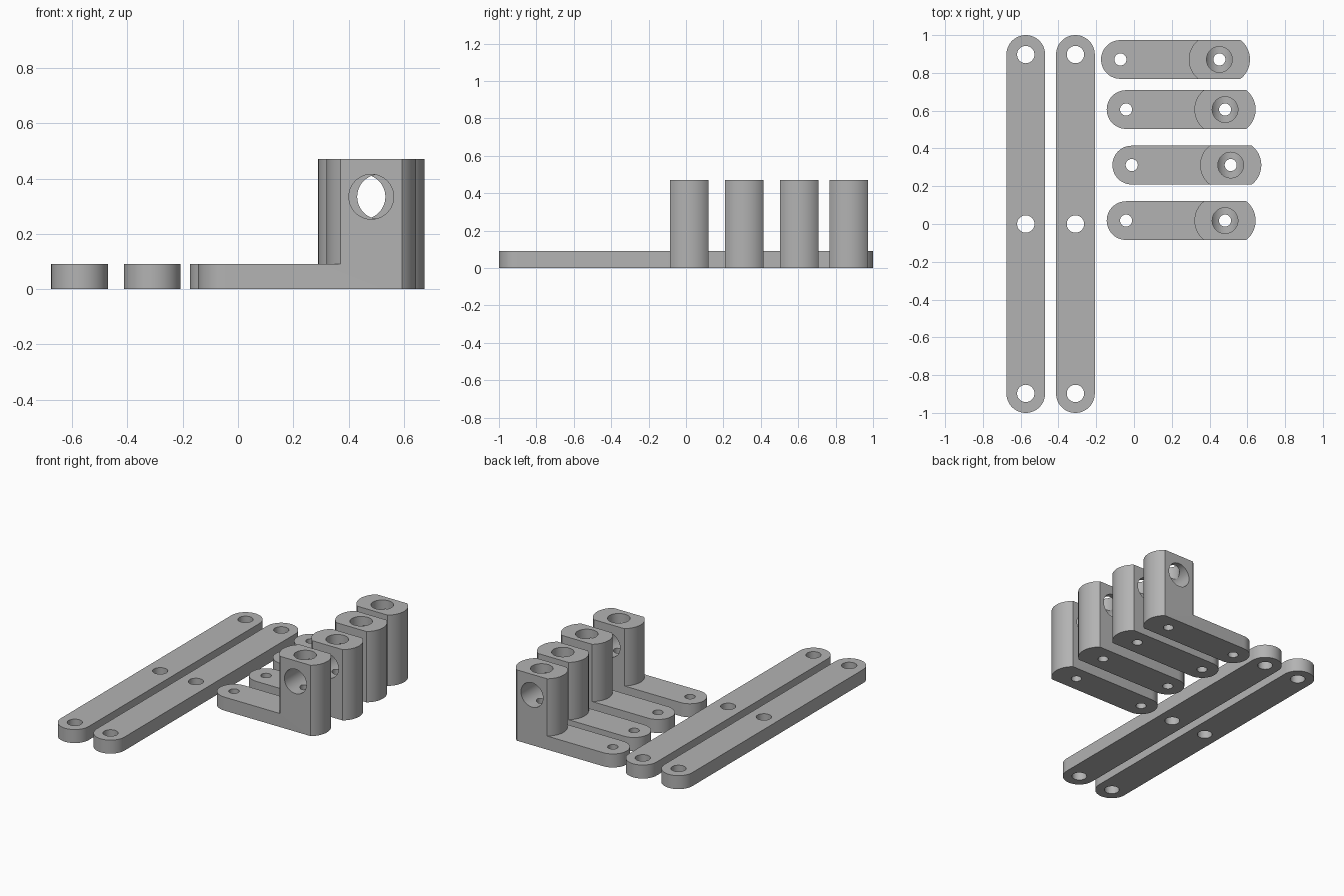
import bpy, bmesh, math
from mathutils import Matrix

if "Cube" in bpy.data.objects:
    bpy.data.objects.remove(bpy.data.objects["Cube"])

W = 0.1025       # half width of every part
SLAB = 0.09      # plate thickness
TALL = 0.471     # bracket column height

grey = bpy.data.materials.new("plain grey")
grey.diffuse_color = (0.45, 0.45, 0.45, 1)
grey.use_nodes = True
grey.node_tree.nodes["Principled BSDF"].inputs["Base Color"].default_value = grey.diffuse_color


def make_object(name, bm):
    bmesh.ops.recalc_face_normals(bm, faces=bm.faces)
    mesh = bpy.data.meshes.new(name)
    bm.to_mesh(mesh)
    bm.free()
    mesh.materials.append(grey)
    ob = bpy.data.objects.new(name, mesh)
    bpy.context.collection.objects.link(ob)
    return ob


def arc(cx, cy, r, a0, a1, n=24):
    return [(cx + r * math.cos(a0 + (a1 - a0) * i / n),
             cy + r * math.sin(a0 + (a1 - a0) * i / n)) for i in range(n + 1)]


def cylinder(x, y, z0, z1, r, along_y=False):
    bm = bmesh.new()
    bmesh.ops.create_cone(bm, cap_ends=True, segments=48, radius1=r, radius2=r, depth=z1 - z0)
    if along_y:
        bm.transform(Matrix.Rotation(math.pi / 2, 4, 'X'))
        bm.transform(Matrix.Translation((x, 0, y)))
    else:
        bm.transform(Matrix.Translation((x, y, (z0 + z1) / 2)))
    return make_object("hole_cutter", bm)


def drill(ob, cutters):
    for c in cutters:
        m = ob.modifiers.new("hole", 'BOOLEAN')
        m.operation, m.solver, m.object = 'DIFFERENCE', 'EXACT', c
    dg = bpy.context.evaluated_depsgraph_get()
    mesh = bpy.data.meshes.new_from_object(ob.evaluated_get(dg))
    ob.modifiers.clear()
    ob.data = mesh
    for c in cutters:
        bpy.data.objects.remove(c)
    bpy.ops.object.select_all(action='DESELECT')
    ob.select_set(True)
    bpy.context.view_layer.objects.active = ob
    bpy.ops.object.shade_smooth_by_angle(angle=math.radians(30))


def link_bar(name):
    # long plate with round ends and three holes
    bm = bmesh.new()
    pts = arc(0, 1 - W, W, 0, math.pi) + arc(0, W - 1, W, math.pi, 2 * math.pi)
    face = bm.faces.new([bm.verts.new((x, y, 0)) for x, y in pts])
    ext = bmesh.ops.extrude_face_region(bm, geom=[face])
    bmesh.ops.translate(bm, vec=(0, 0, SLAB),
                        verts=[v for v in ext["geom"] if isinstance(v, bmesh.types.BMVert)])
    ob = make_object(name, bm)
    drill(ob, [cylinder(0, y, -0.1, 0.2, 0.046) for y in (-0.897, 0, 0.897)])
    return ob


def bracket(name):
    # origin is the column axis; the arm reaches towards -x
    arm_x, half, bulge = -0.524, 0.162, 0.05
    flat = half - bulge
    r = (W * W + bulge * bulge) / (2 * bulge)
    a = math.asin(W / r)
    arm = arc(arm_x, 0, W, math.pi / 2, 1.5 * math.pi)
    right = arc(half - r, 0, r, -a, a)
    left = arc(r - half, 0, r, math.pi - a, math.pi + a)

    bm = bmesh.new()

    def ring(pts, z):
        return [bm.verts.new((x, y, z)) for x, y in pts]

    a0, a1 = ring(arm, 0), ring(arm, SLAB)
    r0, r1 = ring(right, 0), ring(right, TALL)
    l0, l1 = ring(left, SLAB), ring(left, TALL)
    for lo, hi in ((a0, a1), (r0, r1), (l0, l1)):
        for i in range(len(lo) - 1):
            bm.faces.new((lo[i], lo[i + 1], hi[i + 1], hi[i]))
    bm.faces.new(a0 + r0)              # underside
    bm.faces.new(a1 + l0[::-1])        # arm top
    bm.faces.new(l1 + r1)              # column top
    # L-shaped flat sides
    for k, j in ((-1, 0), (0, -1)):
        bm.faces.new((a0[k], r0[j], r1[j], l1[k], l0[k], a1[k]))
    ob = make_object(name, bm)
    drill(ob, [
        cylinder(arm_x, 0, -0.1, 0.2, 0.032),              # arm hole
        cylinder(0, 0.334, -0.2, 0.2, 0.081, True),        # cross bore
        cylinder(0, 0, 0.334, 0.6, 0.068),                 # wide top bore
        cylinder(0, 0, -0.1, 0.4, 0.032),                  # narrow bottom bore
    ])
    return ob


# Two long bars
for i, x in enumerate((-0.573, -0.31)):
    link_bar(f"link_bar_{i + 1}").location = (x, 0, 0)

# Four brackets
spots = ((0.452, 0.871), (0.482, 0.606), (0.512, 0.312), (0.482, 0.018))
for i, (x, y) in enumerate(spots):
    bracket(f"bracket_{i + 1}").location = (x, y, 0)
